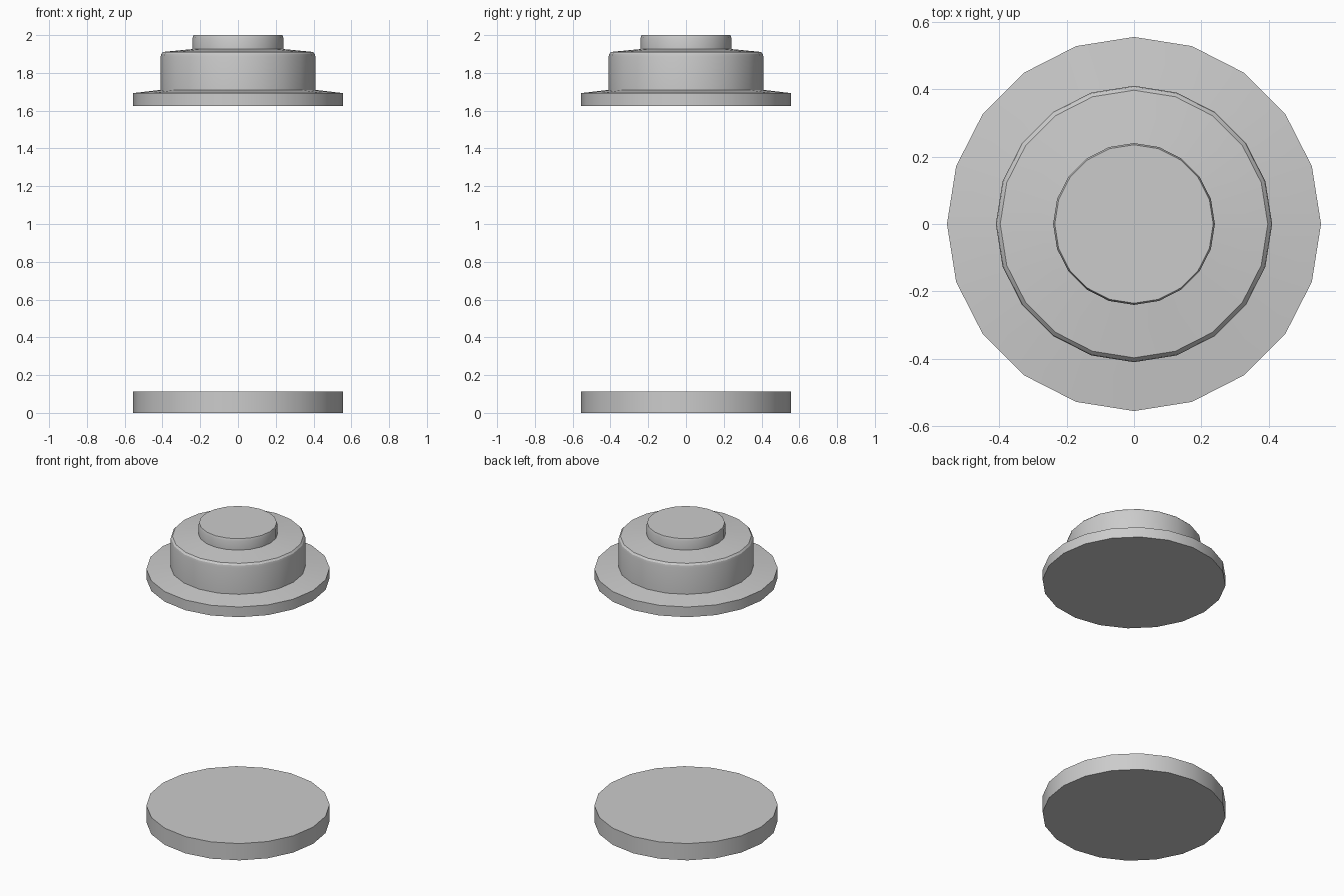
import bpy, bmesh
from math import sin, cos, tau, radians

if "Cube" in bpy.data.objects:
    bpy.data.objects.remove(bpy.data.objects["Cube"])

SIDES = 20


def turned(name, profile):
    """Revolve a (radius, z) profile, listed bottom to top, and cap both ends."""
    bm = bmesh.new()
    rings = [[bm.verts.new((r * cos(tau * i / SIDES), r * sin(tau * i / SIDES), z))
              for i in range(SIDES)] for r, z in profile]
    for low, high in zip(rings, rings[1:]):
        for i in range(SIDES):
            j = (i + 1) % SIDES
            bm.faces.new((low[i], low[j], high[j], high[i]))
    bm.faces.new(rings[0][::-1])
    bm.faces.new(rings[-1])
    mesh = bpy.data.meshes.new(name)
    bm.to_mesh(mesh)
    bm.free()
    obj = bpy.data.objects.new(name, mesh)
    bpy.context.collection.objects.link(obj)
    bpy.ops.object.select_all(action='DESELECT')
    obj.select_set(True)
    bpy.context.view_layer.objects.active = obj
    bpy.ops.object.shade_smooth_by_angle(angle=radians(30))
    return obj


# Bottom disc
turned("base_disc", [(0.555, 0), (0.555, 0.112)])

# Stepped cap: flange, drum with softened rim, small knob on top
turned("stepped_cap", [
    (0.555, 1.625), (0.555, 1.693),
    (0.41, 1.71),
    (0.41, 1.885), (0.407, 1.9), (0.397, 1.911),
    (0.24, 1.926),
    (0.24, 1.985), (0.235, 2.0),
])
